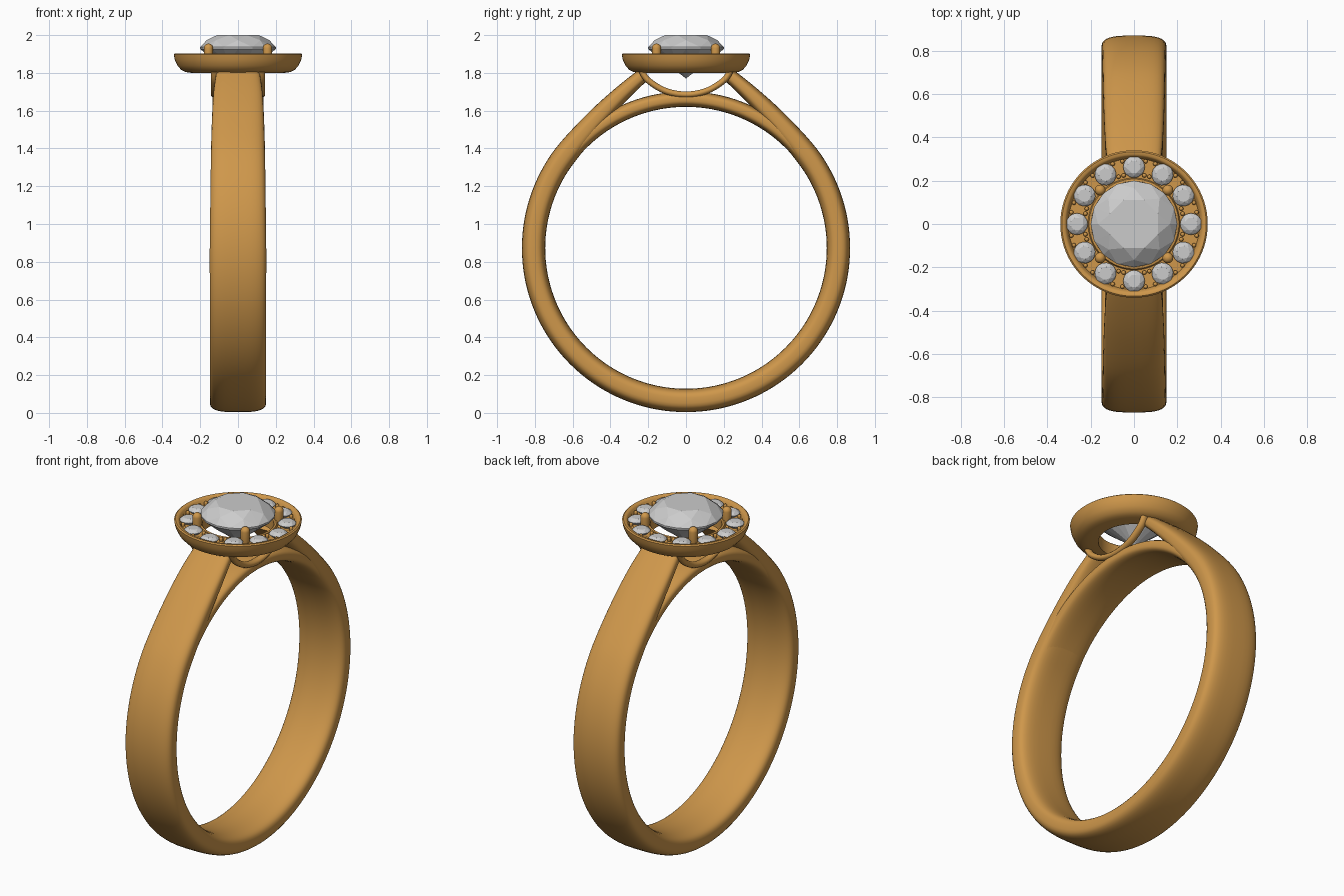
import bpy, bmesh, math
from mathutils import Vector

if "Cube" in bpy.data.objects:
    bpy.data.objects.remove(bpy.data.objects["Cube"])

gold = bpy.data.materials.new("gold")
gold.diffuse_color = (0.62, 0.31, 0.07, 1)
gold.use_nodes = True
gold.node_tree.nodes["Principled BSDF"].inputs["Base Color"].default_value = gold.diffuse_color
CZ = 0.873  # centre height of the finger hole


def finish(bm, name, mat=None, smooth=True):
    bmesh.ops.recalc_face_normals(bm, faces=bm.faces)
    me = bpy.data.meshes.new(name)
    bm.to_mesh(me)
    bm.free()
    ob = bpy.data.objects.new(name, me)
    bpy.context.collection.objects.link(ob)
    if mat:
        me.materials.append(mat)
    if smooth:
        bpy.ops.object.select_all(action='DESELECT')
        ob.select_set(True)
        bpy.context.view_layer.objects.active = ob
        bpy.ops.object.shade_smooth_by_angle(angle=math.radians(40))
    return ob


def catmull(pts, n):
    out = []
    vs = [Vector(p) for p in pts]
    for i in range(len(vs) - 1):
        a, b, c, d = vs[max(i - 1, 0)], vs[i], vs[i + 1], vs[min(i + 2, len(vs) - 1)]
        for k in range(n):
            t = k / n
            out.append(0.5 * (2 * b + (c - a) * t + (2 * a - 5 * b + 4 * c - d) * t * t
                              + (3 * b - a - 3 * c + d) * t ** 3))
    return out + [vs[-1]]


def sweep(name, path, power, x0=0, sides=32):
    """Path points are (y, z, half width, half thickness) in the YZ plane."""
    bm = bmesh.new()
    rings = []
    for i, p in enumerate(path):
        t = path[min(i + 1, len(path) - 1)] - path[max(i - 1, 0)]
        t = Vector((t[0], t[1])).normalized()
        ring = []
        for k in range(sides):
            a = 2 * math.pi * (k + 0.5) / sides
            c, s = math.cos(a), math.sin(a)
            u = math.copysign(abs(c) ** (2 / power), c) * p[2]
            v = math.copysign(abs(s) ** (2 / power), s) * p[3]
            ring.append(bm.verts.new((x0 + u, p[0] - t.y * v, p[1] + t.x * v)))
        rings.append(ring)
    for r, q in zip(rings, rings[1:]):
        for k in range(sides):
            j = (k + 1) % sides
            bm.faces.new((r[k], r[j], q[j], q[k]))
    bm.faces.new(rings[0])
    bm.faces.new(rings[-1])
    return finish(bm, name, gold)


# Shank: round below, straightening towards the head
half = [(0.22, 1.795, 0.115, 0.036), (0.34, 1.69, 0.13, 0.044), (0.475, 1.555, 0.138, 0.054)]
for deg in range(40, -90, -10):
    a = math.radians(deg)
    w = 0.15 - 0.007 * max(0, deg) / 40
    half.append((0.807 * math.cos(a), CZ + 0.807 * math.sin(a), w, 0.062))
full = half + [(0, CZ - 0.807, 0.15, 0.062)] + [(-p[0],) + p[1:] for p in reversed(half)]
sweep("shank", catmull(full, 4), 3.2)

# Bridge closing the finger hole under the head
bridge = []
for i in range(41):
    a = math.radians(38 + 104 * i / 40)
    bridge.append(Vector((0.788 * math.cos(a), CZ + 0.788 * math.sin(a), 0.135, 0.041)))
sweep("bridge", bridge, 3.2)

# U-shaped wires under the head, one on each side
wire = [(0.235, 1.81), (0.20, 1.76), (0.11, 1.705), (0, 1.685)]
wire = wire + [(-y, z) for y, z in reversed(wire[:-1])]
for side, s in (("left", -1), ("right", 1)):
    sweep("gallery_wire_" + side, catmull([(y, z, 0.022, 0.017) for y, z in wire], 6),
          2, s * 0.122, 12)

# Halo dish, lathed with an open centre
profile = [(0.34, 1.897), (0.335, 1.87), (0.32, 1.838), (0.30, 1.815), (0.275, 1.804),
           (0.245, 1.80), (0.19, 1.80), (0.19, 1.876), (0.197, 1.882), (0.207, 1.88),
           (0.212, 1.868), (0.302, 1.868), (0.312, 1.895), (0.32, 1.902), (0.333, 1.903)]
bm = bmesh.new()
N = 96
rings = [[bm.verts.new((r * math.cos(2 * math.pi * k / N), r * math.sin(2 * math.pi * k / N), z))
          for r, z in profile] for k in range(N)]
for k in range(N):
    a, b = rings[k], rings[(k + 1) % N]
    for j in range(len(profile)):
        m = (j + 1) % len(profile)
        bm.faces.new((a[j], b[j], b[m], a[m]))
finish(bm, "halo_dish", gold)


# Round brilliant gem: facets come from the hull of its corner points
def gem(name, r, x, y, z, turn=0):
    bm = bmesh.new()
    rows = [(8, 0.60, 0.35, 0.5), (8, 0.83, 0.215, 0), (16, 1, 0.03, 0), (16, 1, -0.02, 0),
            (8, 0.62, -0.34, 0.5), (1, 0, -0.80, 0)]
    for n, rad, h, off in rows:
        for k in range(n):
            a = 2 * math.pi * (k + off) / n + turn
            bm.verts.new((x + r * rad * math.cos(a), y + r * rad * math.sin(a), z + r * h))
    bmesh.ops.convex_hull(bm, input=bm.verts[:])
    finish(bm, name, None, False)


gem("centre_stone", 0.2, 0, 0, 1.93)
for i in range(12):
    a = math.radians(30 * i)
    gem(f"halo_stone_{i + 1}", 0.05, 0.263 * math.cos(a), 0.263 * math.sin(a), 1.885, a)

# Four prongs with rounded tips
for i in range(4):
    a = math.radians(45 + 90 * i)
    x, y = 0.221 * math.cos(a), 0.221 * math.sin(a)
    bm = bmesh.new()
    bmesh.ops.create_uvsphere(bm, u_segments=16, v_segments=12, radius=0.025)
    for v in bm.verts:
        v.co.z += 1.93 if v.co.z > -0.001 else 1.84
        v.co.x += x
        v.co.y += y
    finish(bm, f"prong_{i + 1}", gold)

# Small beads holding the halo stones
bm = bmesh.new()
for i in range(12):
    spots = [(0.294, 10.5), (0.294, 19.5)]
    if i % 3 != 1:
        spots += [(0.229, 12), (0.229, 18)]
    for r, d in spots:
        a = math.radians(30 * i + d)
        new = bmesh.ops.create_uvsphere(bm, u_segments=10, v_segments=8, radius=0.01)["verts"]
        bmesh.ops.translate(bm, verts=new, vec=(r * math.cos(a), r * math.sin(a), 1.882))
        for v in new:
            if v.co.z < 1.8815:
                v.co.z -= 0.01
finish(bm, "halo_beads", gold)
